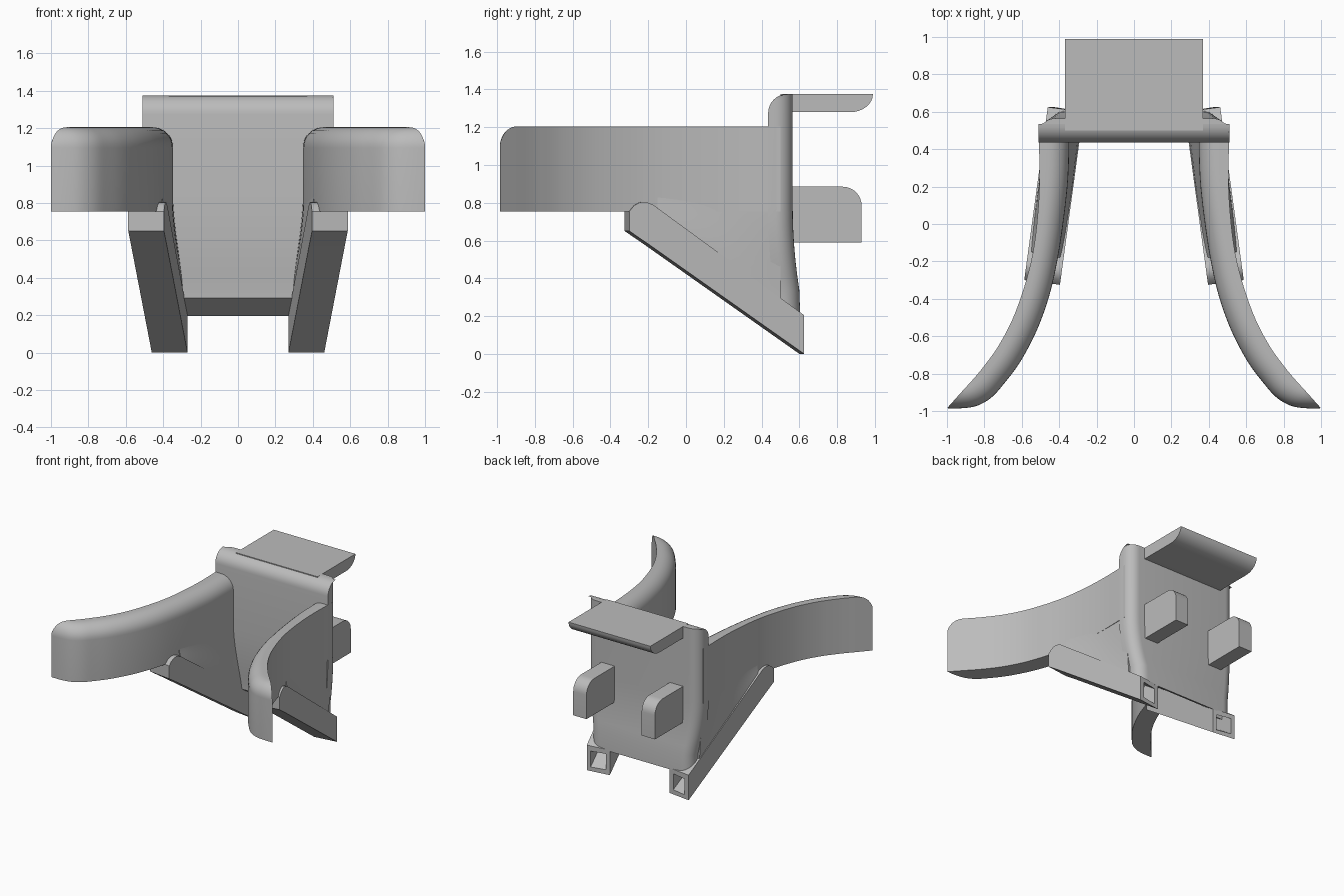
import bpy, bmesh, math

if "Cube" in bpy.data.objects:
    bpy.data.objects.remove(bpy.data.objects["Cube"])

grey = bpy.data.materials.new("plain grey")
grey.diffuse_color = (0.5, 0.5, 0.5, 1)
grey.use_nodes = True
grey.node_tree.nodes["Principled BSDF"].inputs["Base Color"].default_value = grey.diffuse_color


def finish(name, bm):
    bmesh.ops.remove_doubles(bm, verts=bm.verts, dist=0.0003)
    bmesh.ops.recalc_face_normals(bm, faces=bm.faces)
    me = bpy.data.meshes.new(name)
    bm.to_mesh(me)
    bm.free()
    me.materials.append(grey)
    ob = bpy.data.objects.new(name, me)
    bpy.context.collection.objects.link(ob)
    bpy.ops.object.select_all(action='DESELECT')
    ob.select_set(True)
    bpy.context.view_layer.objects.active = ob
    bpy.ops.object.shade_smooth_by_angle(angle=math.radians(32))
    return ob


def loft(name, loops):
    """Skin a list of equal closed loops and cap both ends."""
    bm = bmesh.new()
    rings = [[bm.verts.new(p) for p in loop] for loop in loops]
    n = len(rings[0])
    for a, b in zip(rings, rings[1:]):
        for i in range(n):
            j = (i + 1) % n
            bm.faces.new((a[i], a[j], b[j], b[i]))
    bm.faces.new(rings[0])
    bm.faces.new(rings[-1])
    return finish(name, bm)


def mirrored(name, loops):
    for side, s in (("right", 1), ("left", -1)):
        loft(side + "_" + name, [[(s * x, y, z) for x, y, z in l] for l in loops])


def arc(cx, cy, rx, ry, a0, a1, n=8):
    return [(cx + rx * math.cos(math.radians(a0 + (a1 - a0) * i / n)),
             cy + ry * math.sin(math.radians(a0 + (a1 - a0) * i / n))) for i in range(n + 1)]


def smooth_path(pts, n=4):
    """Catmull-Rom through tuples of any length."""
    out = []
    q = [pts[0]] + pts + [pts[-1]]
    for a, b, c, d in zip(q, q[1:], q[2:], q[3:]):
        for k in range(n):
            t = k / n
            out.append(tuple(0.5 * (2 * B + (C - A) * t + (2 * A - 5 * B + 4 * C - D) * t * t
                             + (3 * B - A - 3 * C + D) * t ** 3) for A, B, C, D in zip(a, b, c, d)))
    return out + [pts[-1]]


SLOPE = 0.684

# back plate: rounded front top edge, rounded back corners, lower end leaning back
def plate_loop(w, yf, yb, z, sloped=False):
    r = 0.09
    half = [(w, yf)] + arc(w - r, yb - r, r, r, 0, 90)
    half = [(x, max(y, yf)) for x, y in half]
    pts = half + [(-x, y) for x, y in reversed(half)]
    return [(x, y, 0.2 + (0.6 - y) * SLOPE if sloped else z) for x, y in pts]

layers = [plate_loop(0.455, 0.465, 0.605, 0, True)]
for i in range(7):
    t = i / 6
    e = t * (2 - t)
    layers.append(plate_loop(0.46 + 0.05 * e, 0.463 - 0.028 * e, 0.60 - 0.035 * e, 0.34 + 0.44 * t))
layers += [plate_loop(0.51, 0.435 + 0.1 - y, 0.565, z)
           for y, z in arc(0, 1.275, 0.1, 0.1, 0, 90)]
loft("back_plate", layers)

# rear shelf
shelf = [(0.5, 1.375)] + arc(0.87, 1.375, 0.12, 0.095, 0, -90) + [(0.5, 1.28)]
loft("rear_shelf", [[(x, y, z) for y, z in shelf] for x in (-0.37, 0.37)])

# rear tabs
tab = [(0.53, 0.59), (0.93, 0.59)] + arc(0.83, 0.785, 0.1, 0.1, 0, 90) + [(0.53, 0.885)]
mirrored("rear_tab", [[(x, y, z) for y, z in tab] for x in (0.25, 0.37)])

# curved arms: outer x, y and inner x, y along the arm; inner top edge is rounded
stations = smooth_path([
    (0.51, 0.5, 0.345, 0.5), (0.505, 0.25, 0.352, 0.25), (0.515, 0.05, 0.375, 0.03),
    (0.54, -0.15, 0.407, -0.18), (0.585, -0.33, 0.452, -0.38), (0.65, -0.51, 0.52, -0.57),
    (0.73, -0.66, 0.61, -0.74), (0.81, -0.77, 0.70, -0.86), (0.86, -0.83, 0.765, -0.93),
    (0.91, -0.885, 0.84, -0.972), (0.955, -0.935, 0.92, -0.985), (0.997, -0.982, 1.0, -0.985)])
R, TOP, BOTTOM = 0.11, 1.205, 0.755
arm = []
for ox, oy, ix, iy in stations:
    t = max(math.hypot(ox - ix, oy - iy), 1e-4)
    end = math.acos(max(0, 1 - t / R))
    loop = [(ox, oy, BOTTOM), (ox, oy, TOP - R + R * math.sin(end))]
    for k in range(8, -1, -1):
        a = end * k / 8
        f = R * (1 - math.cos(a)) / t
        loop.append((ix + (ox - ix) * f, iy + (oy - iy) * f, TOP - R + R * math.sin(a)))
    arm.append(loop + [(ix, iy, BOTTOM)])
mirrored("arm", arm)

# sloping hollow braces, splayed outward, open at the back end
def leg_x(y, outer):
    return 0.27 + (0.60 - y) * 0.136 + (0.188 if outer else 0)

def brace_loop(y, z0, z1, inset=0.0):
    a, b = leg_x(y, False) + inset, leg_x(y, True) + 0.003 - inset
    return [(a, y, z0), (b, y + 0.025, z0), (b, y + 0.025, z1), (a, y, z1)]

brace = [brace_loop(y, z0, z1) for y, z0, z1 in (
    (-0.325, 0.65, 0.755), (-0.30, 0.633, 0.785), (-0.27, 0.612, 0.802), (-0.24, 0.592, 0.805),
    (-0.20, 0.564, 0.79), (0.60, 0.0, 0.205))]
brace += [brace_loop(0.60, 0.035, 0.165, 0.035), brace_loop(0.1, 0.38, 0.51, 0.035)]
mirrored("brace", brace)

# blended web filling between each arm and its brace
web = []
for ox, oy, ix, iy in stations:
    if iy < -0.2:
        break
    inner, outer = [], []
    for k in range(9):
        t = k / 8
        e = t * t * (3 - 2 * t)
        low = 0.15 + (0.6 - iy) * SLOPE
        z = 0.86 + (min(low, 0.84) - 0.86) * t
        inner.append((ix + 0.002 + (leg_x(iy, False) + 0.001 - ix) * e, iy, z))
        outer.append((ox - 0.002 + (leg_x(oy, True) + 0.002 - ox) * e, oy, z))
    web.append(inner + outer[::-1])
mirrored("web", web)
